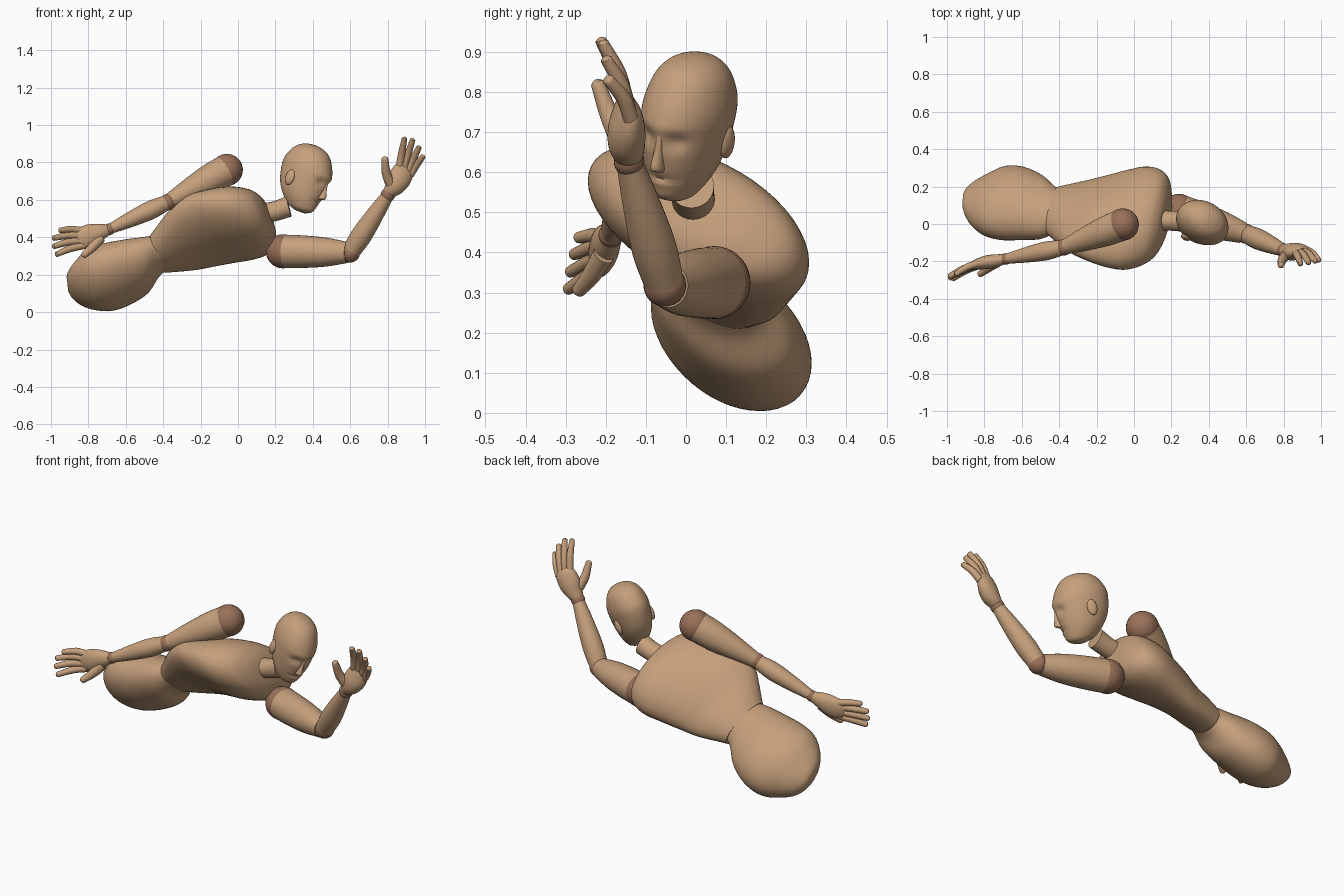
import bpy, bmesh, math
from mathutils import Vector, Matrix

if "Cube" in bpy.data.objects:
    bpy.data.objects.remove(bpy.data.objects["Cube"])


def make_material(name, color):
    mat = bpy.data.materials.new(name)
    mat.use_nodes = True
    mat.diffuse_color = color
    mat.node_tree.nodes["Principled BSDF"].inputs["Base Color"].default_value = color
    return mat


wood = make_material("tan wood", (0.56, 0.35, 0.2, 1))
joint = make_material("brown joint", (0.32, 0.165, 0.1, 1))


def finish(name, bm, mat):
    bmesh.ops.recalc_face_normals(bm, faces=bm.faces)
    mesh = bpy.data.meshes.new(name)
    bm.to_mesh(mesh)
    bm.free()
    mesh.materials.append(mat)
    obj = bpy.data.objects.new(name, mesh)
    bpy.context.collection.objects.link(obj)
    bpy.ops.object.select_all(action="DESELECT")
    obj.select_set(True)
    bpy.context.view_layer.objects.active = obj
    bpy.ops.object.shade_smooth_by_angle(angle=math.radians(50))


def smooth_rows(rows, steps):
    """Catmull-Rom interpolation through the given cross-sections."""
    rows = [Vector(row) for row in rows]
    out = []
    for i in range(len(rows) - 1):
        b, c = rows[i], rows[i + 1]
        a = rows[i - 1] if i else b * 2 - c
        d = rows[i + 2] if i + 2 < len(rows) else c * 2 - b
        for k in range(steps):
            t = k / steps
            out.append(b + (c - a) * (t / 2)
                       + (a * 2 - b * 5 + c * 4 - d) * (t * t / 2)
                       + (b * 3 - a - c * 3 + d) * (t ** 3 / 2))
    return out + [rows[-1]]


def loft(name, rows, wide, deep, steps=5, sides=32, shape=None):
    """Skin ellipses; each row is x, y, z, half width, half depth, slant."""
    bm = bmesh.new()
    rings = []
    for row in smooth_rows(rows, steps):
        center, ring = Vector(row[:3]), []
        slant = row[5] if len(row) > 5 else 0
        for k in range(sides):
            angle = math.tau * k / sides
            ring.append(bm.verts.new(center + wide * (row[3] * math.cos(angle))
                                     + deep * (row[4] * math.sin(angle - slant))))
        rings.append(ring)
    for low, high in zip(rings, rings[1:]):
        for k in range(sides):
            n = (k + 1) % sides
            bm.faces.new((low[k], low[n], high[n], high[k]))
    bm.faces.new(rings[0])
    bm.faces.new(rings[-1])
    if shape:
        for vert in bm.verts:
            vert.co = shape(vert.co)
    finish(name, bm, wood)


def limb(name, points, radii, rounded=False, sides=24):
    """Round tapering tube along a path, with an optional domed tip."""
    points, radii = [Vector(p) for p in points], list(radii)
    along = (points[-1] - points[0]).normalized()
    if rounded:
        tip, r = points[-1], radii[-1]
        for lift, shrink in ((0.5, 0.86), (0.85, 0.5), (1, 0.08)):
            points.append(tip + along * r * lift)
            radii.append(r * shrink)
    wide = along.orthogonal().normalized()
    rows = [(*p, r, r) for p, r in zip(points, radii)]
    loft(name, rows, wide, along.cross(wide), steps=3, sides=sides)


def ball(name, center, radius, mat=joint, axes=None, scale=(1, 1, 1)):
    bm = bmesh.new()
    bmesh.ops.create_uvsphere(bm, u_segments=32, v_segments=18, radius=radius)
    turn = axes.to_4x4() if axes else Matrix()
    bm.transform(Matrix.Translation(center) @ turn @ Matrix.Diagonal((*scale, 1)))
    finish(name, bm, mat)


def frame(main, second):
    """Unit axes: main, second made square to it, and their cross product."""
    main = Vector(main).normalized()
    second = Vector(second)
    second = (second - main * second.dot(main)).normalized()
    return main, second, main.cross(second)


# Torso: slanted ellipses on tilted slices
loft("chest", [
    (-.43, .07, .31, .13, .1, .5), (-.3, .045, .385, .19, .161, .75),
    (-.2, .035, .432, .227, .188, .72), (-.1, .03, .457, .258, .194, .64),
    (0, .031, .475, .276, .195, .56), (.08, .035, .487, .26, .181, .5),
    (.135, .035, .5, .217, .15, .45), (.163, .03, .515, .14, .1, .4),
    (.172, .025, .525, .06, .05, .4)],
    Vector((.074, 1, 0)), Vector((-.35, 0, 1)), sides=48)
loft("pelvis", [
    (-.4, .07, .31, .115, .09, .45), (-.44, .075, .295, .135, .113, .45),
    (-.5, .09, .25, .172, .15, .45), (-.6, .11, .212, .196, .174, .42),
    (-.7, .112, .186, .198, .18, .4), (-.79, .103, .172, .167, .16, .4),
    (-.855, .108, .155, .125, .118, .45), (-.895, .118, .15, .08, .075, .5),
    (-.912, .125, .15, .045, .04, .5)],
    Vector((0, 1, 0)), Vector((-.12, 0, 1)), sides=48)
limb("neck", [(.12, .02, .525), (.2, .017, .54), (.272, .014, .565)], (.056, .053, .056))

# Head: egg-shaped loft with a sculpted face, in its own turned frame
head_up, face, left = frame((.36, .06, .93), (.78, -.5, -.36))
chin = Vector((.279, -.003, .54))


def head_point(forward, sideways, height):
    return chin + face * forward + left * sideways + head_up * height


def sculpt(co):
    """Push the face in at the eyes and mouth, out at the brow and chin."""
    rel = co - chin
    forward, sideways, height = rel.dot(face), rel.dot(left), rel.dot(head_up)
    if forward < 0.03:
        return co
    move = 0
    for s, h, spread, tall, amount in (
            (.042, .195, .026, .022, -.016), (-.042, .195, .026, .022, -.016),
            (0, .09, .04, .008, -.007), (0, .076, .03, .01, .005),
            (0, .045, .03, .018, .006), (0, .23, .07, .018, .004)):
        move += amount * math.exp(-((sideways - s) / spread) ** 2
                                  - ((height - h) / tall) ** 2)
    return co + face * move


head_rows = []
for height, forward, depth, width in (
        (.015, .055, .03, .028), (.033, .048, .07, .054), (.08, .03, .107, .08),
        (.135, .017, .132, .096), (.2, .01, .146, .106), (.26, .004, .145, .108),
        (.32, 0, .117, .092), (.355, 0, .083, .066), (.372, 0, .042, .034),
        (.377, 0, .008, .008)):
    head_rows.append((*head_point(forward, 0, height), width, depth))
loft("head", head_rows, left, face, sides=64, steps=6, shape=sculpt)
nose_rows = []
for height, forward, depth, width in (
        (.215, .146, .008, .008), (.17, .147, .016, .011),
        (.133, .151, .024, .016), (.119, .149, .022, .017), (.11, .139, .01, .012)):
    nose_rows.append((*head_point(forward, 0, height), width, depth))
loft("nose", nose_rows, left, face, sides=20)
head_axes = Matrix((face, left, head_up)).transposed()
for label, sign in (("left", 1), ("right", -1)):
    ball(label + "_ear", head_point(-.018, sign * .1, .165), .043, wood,
         head_axes, (.62, .38, 1))


# Arms
def arm(label, shoulder, elbow, wrist, ball_radii, upper_radii, fore_radii):
    shoulder, elbow, wrist = Vector(shoulder), Vector(elbow), Vector(wrist)
    for part, place, radius in zip(("shoulder", "elbow", "wrist"),
                                   (shoulder, elbow, wrist), ball_radii):
        ball(label + "_" + part + "_joint", place, radius)
    for part, a, b, radii in (("upper_arm", shoulder, elbow, upper_radii),
                              ("forearm", elbow, wrist, fore_radii)):
        path = [a.lerp(b, t) for t in (0.04, 0.3, 0.65, 0.96)]
        limb(label + "_" + part, path, radii, sides=32)


def hand(label, palm_rows, wide, fingers, thumb, bend):
    along = Vector(palm_rows[-1][:3]) - Vector(palm_rows[0][:3])
    along, wide, deep = frame(along, wide)
    loft(label + "_palm", palm_rows, wide, deep)
    names = ("index", "middle", "ring", "little")
    for name, (root, tip) in zip(names, fingers):
        root, tip = Vector(root), Vector(tip)
        tip = tip.lerp(root, 0.1)
        middle = root.lerp(tip, 0.5) + Vector(bend)
        limb(label + "_" + name + "_finger", (root, middle, tip),
             (.02, .019, .015), rounded=True, sides=14)
    limb(label + "_thumb", thumb, (.028, .024, .018), rounded=True, sides=14)


arm("right", (-.06, -.003, .76), (-.375, -.125, .588), (-.687, -.187, .443),
    (.086, .044, .031), (.084, .08, .062, .042), (.041, .05, .041, .028))
arm("left", (.24, .07, .325), (.6, -.053, .318), (.802, -.142, .627),
    (.091, .053, .038), (.089, .087, .077, .056), (.05, .056, .047, .034))

hand("right", [
    (-.69, -.187, .442, .028, .026), (-.74, -.197, .428, .046, .035),
    (-.79, -.205, .41, .06, .036), (-.84, -.216, .393, .058, .028),
    (-.875, -.224, .385, .04, .015)], (-.3, 0, .95), [
    ((-.84, -.213, .435), (-.958, -.27, .438)),
    ((-.85, -.22, .41), (-.995, -.282, .395)),
    ((-.85, -.224, .38), (-.995, -.292, .35)),
    ((-.83, -.222, .355), (-.98, -.298, .306))],
    [(-.735, -.205, .395), (-.78, -.235, .345), (-.82, -.265, .308)],
    (0, .008, .006))
hand("left", [
    (.803, -.143, .63, .033, .033), (.835, -.148, .665, .05, .045),
    (.862, -.148, .71, .062, .045), (.885, -.145, .755, .058, .032),
    (.897, -.147, .785, .04, .016)], (.84, .25, -.5), [
    ((.862, -.152, .77), (.892, -.216, .94)),
    ((.888, -.148, .77), (.937, -.21, .932)),
    ((.91, -.143, .755), (.972, -.202, .89)),
    ((.922, -.137, .735), (.993, -.197, .838))],
    [(.815, -.165, .685), (.792, -.192, .745), (.786, -.218, .815)],
    (0, .008, .004))
